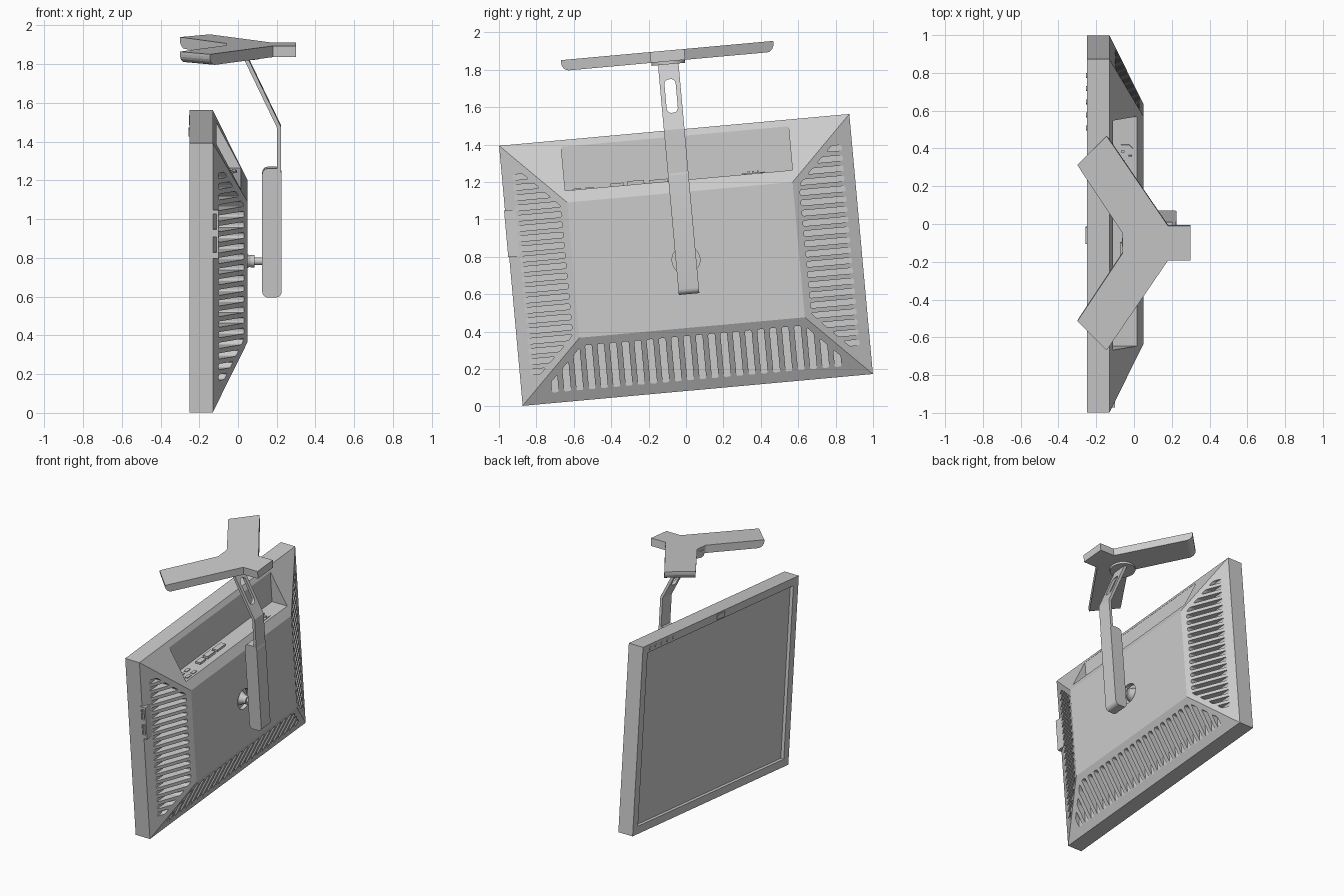
import bpy, bmesh, math
from mathutils import Matrix, Vector

if "Cube" in bpy.data.objects:
    bpy.data.objects.remove(bpy.data.objects["Cube"])

# Everything is modelled upright around the panel centre, then tilted about x
TILT = Matrix.Translation((0, 0, 0.783)) @ Matrix.Rotation(math.radians(5.18), 4, 'X')
HALF_W, HALF_H = 0.94, 0.698      # outer panel
BACK_W, BACK_H = 0.605, 0.363     # flat centre of the rear shell
RIM_X, BACK_X = -0.13, 0.05


def finish(name, bm, smooth=False):
    bmesh.ops.recalc_face_normals(bm, faces=bm.faces)
    bm.transform(TILT)
    mesh = bpy.data.meshes.new(name)
    bm.to_mesh(mesh)
    bm.free()
    obj = bpy.data.objects.new(name, mesh)
    bpy.context.collection.objects.link(obj)
    if smooth:
        bpy.ops.object.select_all(action='DESELECT')
        obj.select_set(True)
        bpy.context.view_layer.objects.active = obj
        bpy.ops.object.shade_smooth_by_angle(angle=math.radians(35))
    return obj


def add_box(bm, x, y, z):
    """Box from (low, high) ranges."""
    size = Matrix.Diagonal((x[1] - x[0], y[1] - y[0], z[1] - z[0], 1))
    centre = Matrix.Translation([sum(r) / 2 for r in (x, y, z)])
    bmesh.ops.create_cube(bm, size=1, matrix=centre @ size)


def add_cylinder(bm, centre, radius, depth, axis='X', top=None, sides=24):
    turn = Matrix.Rotation(math.pi / 2, 4, 'Y') if axis == 'X' else Matrix()
    bmesh.ops.create_cone(bm, cap_ends=True, segments=sides, radius1=radius,
                          radius2=radius if top is None else top, depth=depth,
                          matrix=Matrix.Translation(centre) @ turn)


def add_prism(bm, points, vector, round_by=0, segments=3):
    """Extrude a flat outline, optionally rounding its corners first."""
    part = bmesh.new()
    face = part.faces.new([part.verts.new(p) for p in points])
    if round_by:
        bmesh.ops.bevel(part, geom=part.verts[:], offset=round_by, segments=segments,
                        profile=0.5, affect='VERTICES')
    out = bmesh.ops.extrude_face_region(part, geom=part.faces[:])
    moved = [g for g in out['geom'] if isinstance(g, bmesh.types.BMVert)]
    bmesh.ops.translate(part, verts=moved, vec=vector)
    bmesh.ops.recalc_face_normals(part, faces=part.faces)
    temp = bpy.data.meshes.new("temp")
    part.to_mesh(temp)
    part.free()
    bm.from_mesh(temp)
    bpy.data.meshes.remove(temp)


def cut(obj, bm):
    """Subtract the cutter mesh and bake the result."""
    cutter = finish("cutter", bm)
    cutter.hide_render = True
    mod = obj.modifiers.new("cut", 'BOOLEAN')
    mod.operation, mod.solver, mod.object = 'DIFFERENCE', 'EXACT', cutter
    graph = bpy.context.evaluated_depsgraph_get()
    baked = bpy.data.meshes.new_from_object(obj.evaluated_get(graph))
    obj.modifiers.clear()
    obj.data = baked
    bpy.data.objects.remove(cutter)


# Panel housing: straight rim and tapered rear shell
bm = bmesh.new()
rings = []
for x, w, h in ((-0.25, HALF_W, HALF_H), (RIM_X, HALF_W, HALF_H), (BACK_X, BACK_W, BACK_H)):
    rings.append([bm.verts.new((x, sy * w, sz * h))
                  for sy, sz in ((-1, -1), (1, -1), (1, 1), (-1, 1))])
for a, b in zip(rings, rings[1:]):
    for i in range(4):
        j = (i + 1) % 4
        bm.faces.new((a[i], a[j], b[j], b[i]))
bm.faces.new(rings[0])
bm.faces.new(rings[-1])
housing = finish("panel_housing", bm)

# Screen recess, port bay and round hinge socket
bm = bmesh.new()
add_box(bm, (-0.3, -0.225), (-0.88, 0.88), (-0.64, 0.64))
add_box(bm, (-0.112, 0.2), (-0.61, 0.61), (0.427, 0.662))
add_cylinder(bm, (0.06, 0, 0), 0.075, 0.08)


# Vent slots, trimmed along the mitred corners of the shell
def slot(mid, half, start, end, limit_from, limit_to, place):
    def inner(t):
        return max(start, limit_to + abs(t) - limit_from + 0.05)
    lo, hi = mid - half, mid + half
    outline = [(lo, inner(lo)), (hi, inner(hi)), (hi, end), (lo, end)]
    add_prism(bm, [place(t, d) for t, d in outline], Vector((0.25, 0, 0)), 0.01)


for i in range(20):
    for side in (-1, 1):
        slot((i - 9.5) * 0.055, 0.015, 0.64, 0.884, BACK_H, BACK_W,
             lambda t, d: (-0.1, side * d, t))
for i in range(24):
    slot((i - 11.5) * 0.066, 0.018, 0.405, 0.643, BACK_W, BACK_H,
         lambda t, d: (-0.1, t, -d))
cut(housing, bm)

# Side socket block with two openings
bm = bmesh.new()
add_box(bm, (-0.145, -0.1), (-0.945, -0.87), (0.1, 0.35))
side_block = finish("side_socket_block", bm)
bm = bmesh.new()
for z in (0.13, 0.25):
    add_box(bm, (-0.136, -0.112), (-1, -0.9), (z, z + 0.08))
cut(side_block, bm)

# Connectors on the port bay floor
bm = bmesh.new()
for y, width, height in ((-0.33, 0.07, 0.015), (-0.23, 0.09, 0.02), (-0.11, 0.1, 0.015)):
    add_box(bm, (-0.075, -0.035), (y - width / 2, y + width / 2), (0.42, 0.427 + height))
for y in (-0.57, -0.5):
    for x in (-0.08, -0.025):
        add_box(bm, (x, x + 0.025), (y, y + 0.045), (0.42, 0.433))
finish("rear_connectors", bm)

# Power inlet with three pins
bm = bmesh.new()
add_prism(bm, [(-0.09, 0.34, 0.42), (-0.005, 0.34, 0.42), (-0.005, 0.46, 0.42),
               (-0.09, 0.46, 0.42)], Vector((0, 0, 0.012)), 0.02, 1)
for x, y in ((-0.07, 0.37), (-0.07, 0.42), (-0.03, 0.395)):
    add_box(bm, (x, x + 0.02), (y, y + 0.01), (0.42, 0.442))
finish("power_inlet", bm)

# Camera and bezel buttons
bm = bmesh.new()
add_box(bm, (-0.256, -0.24), (-0.045, 0.045), (0.65, 0.688))
finish("camera", bm)
bm = bmesh.new()
for i in range(5):
    add_cylinder(bm, (-0.25, 0.57 + i * 0.07, 0.668), 0.013, 0.008, sides=16)
finish("bezel_buttons", bm)

# Hinge neck joining the panel to the arm
bm = bmesh.new()
add_cylinder(bm, (0.085, 0, 0), 0.02, 0.11)
add_cylinder(bm, (0.045, 0, 0), 0.05, 0.05, top=0.025)
add_cylinder(bm, (0.075, 0, 0), 0.032, 0.02)
finish("hinge_neck", bm, smooth=True)

# Arm: cover with rounded ends and a bent flat bar
ARM = 0.055
bm = bmesh.new()
add_prism(bm, [(0.125, -ARM, -0.183), (0.225, -ARM, -0.183), (0.225, -ARM, 0.485),
               (0.125, -ARM, 0.485)], Vector((0, 2 * ARM, 0)), 0.03, 5)
finish("arm_cover", bm, smooth=True)
bm = bmesh.new()
add_prism(bm, [(0.202, -ARM, -0.1), (0.222, -ARM, -0.1), (0.222, -ARM, 0.7),
               (0.04, -ARM, 1.08), (0.017, -ARM, 1.08), (0.202, -ARM, 0.695)],
          Vector((0, 2 * ARM, 0)))
arm = finish("arm_bar", bm)
bm = bmesh.new()
add_prism(bm, [(-0.1, -0.03, 0.79), (-0.1, 0.03, 0.79), (-0.1, 0.03, 0.97),
               (-0.1, -0.03, 0.97)], Vector((0.5, 0, 0)), 0.026, 6)
cut(arm, bm)

# Three-legged base with rounded leg tips
half = [(0.3, 0.092), (0.18, 0.092), (-0.145, 0.57), (-0.3, 0.415), (-0.06, 0.052)]
outline = half + [(x, -y) for x, y in reversed(half)]
bm = bmesh.new()
add_prism(bm, [(x, y, 1.066) for x, y in outline], Vector((0, 0, 0.058)))
tips = [e for e in bm.edges
        if all(abs(v.co.y) > 0.4 and v.co.z < 1.1 for v in e.verts)
        and e.verts[0].co.y * e.verts[1].co.y > 0]
bmesh.ops.bevel(bm, geom=tips, offset=0.045, segments=5, profile=0.5, affect='EDGES')
finish("base_legs", bm)

# Swivel hub under the base
bm = bmesh.new()
add_cylinder(bm, (0.025, 0, 1.075), 0.09, 0.05, axis='Z', sides=32)
finish("base_hub", bm, smooth=True)
